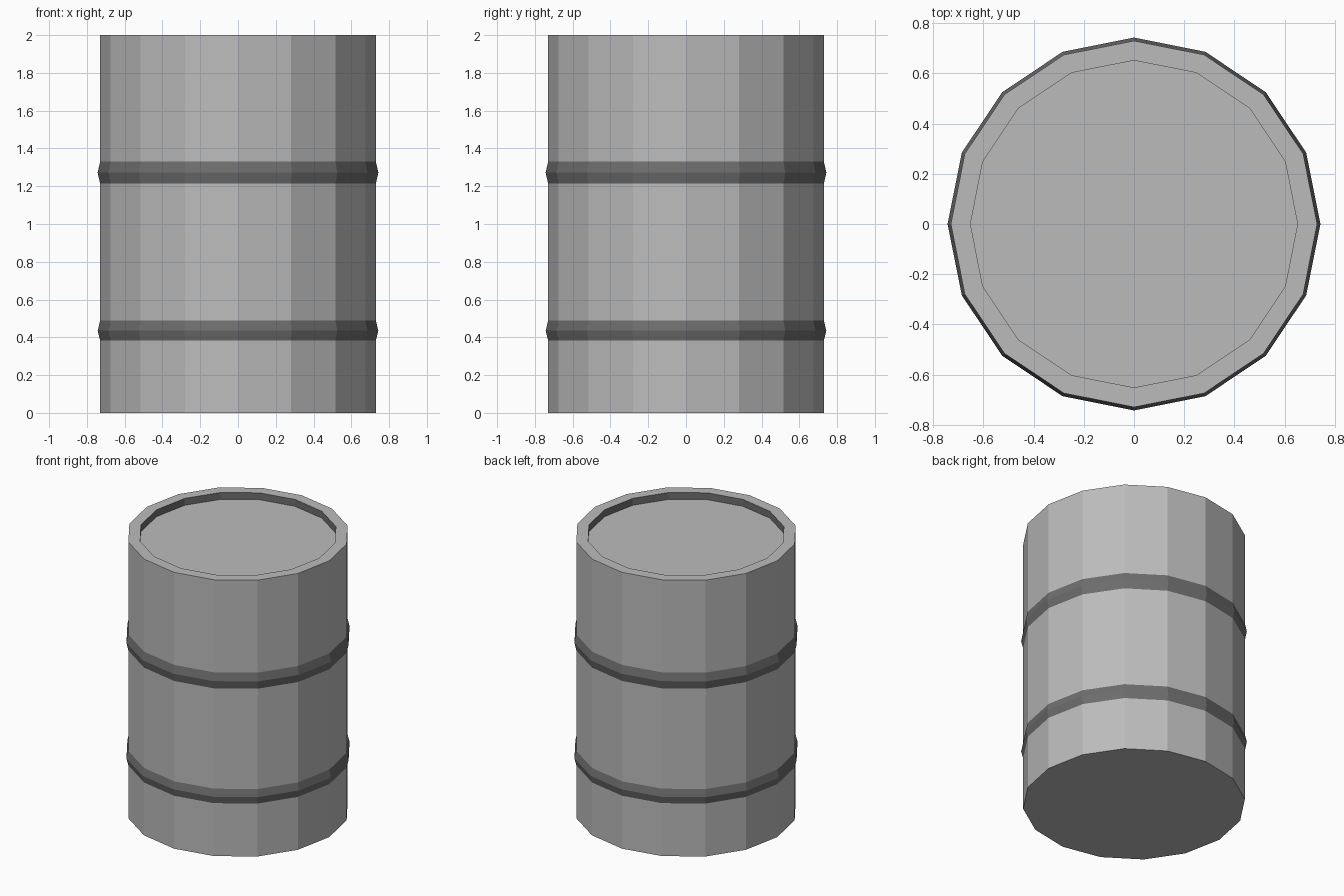
import bpy
import bmesh
from math import cos, sin, tau

SIDES = 16
BODY_R, HOOP_R, LID_R = 0.73, 0.743, 0.652
HEIGHT, LID_Z = 2.0, 1.95

cube = bpy.data.objects.get("Cube")
if cube:
    bpy.data.objects.remove(cube, do_unlink=True)


def material(name, value):
    mat = bpy.data.materials.new(name)
    mat.use_nodes = True
    colour = (value, value, value, 1)
    mat.diffuse_color = colour
    mat.node_tree.nodes["Principled BSDF"].inputs["Base Color"].default_value = colour
    return mat


light = material("light_grey_metal", 0.5)
dark = material("dark_grey_metal", 0.155)


def finish(name, bm, mat):
    mesh = bpy.data.meshes.new(name)
    bm.to_mesh(mesh)
    bm.free()
    mesh.materials.append(mat)
    bpy.context.collection.objects.link(bpy.data.objects.new(name, mesh))


def loop(bm, r, z):
    angles = [tau * i / SIDES for i in range(SIDES)]
    return [bm.verts.new((r * cos(a), r * sin(a), z)) for a in angles]


def band(name, profile, mat):
    """Turn a profile of (radius, height) points into a faceted strip."""
    bm = bmesh.new()
    loops = [loop(bm, r, z) for r, z in profile]
    for low, high in zip(loops, loops[1:]):
        for i in range(SIDES):
            j = (i + 1) % SIDES
            bm.faces.new((low[i], low[j], high[j], high[i]))
    finish(name, bm, mat)


def disc(name, r, z, mat, up=True):
    bm = bmesh.new()
    verts = loop(bm, r, z)
    bm.faces.new(verts if up else verts[::-1])
    finish(name, bm, mat)


# Base and walls, with a pointed hoop between each pair of wall sections
disc("base", BODY_R, 0, light, up=False)
start = 0
for part, z0, mid, z1 in (("lower", 0.383, 0.435, 0.488), ("upper", 1.214, 1.272, 1.33)):
    band(part + "_wall", [(BODY_R, start), (BODY_R, z0)], light)
    band(part + "_hoop", [(BODY_R, z0), (HOOP_R, mid), (BODY_R, z1)], dark)
    start = z1

# Top wall folds over into the flat rim
band("top_wall_and_rim", [(BODY_R, start), (BODY_R, HEIGHT), (LID_R, HEIGHT)], light)

# Recessed lid
band("rim_inner_wall", [(LID_R, HEIGHT), (LID_R, LID_Z)], dark)
disc("lid", LID_R, LID_Z, light)
